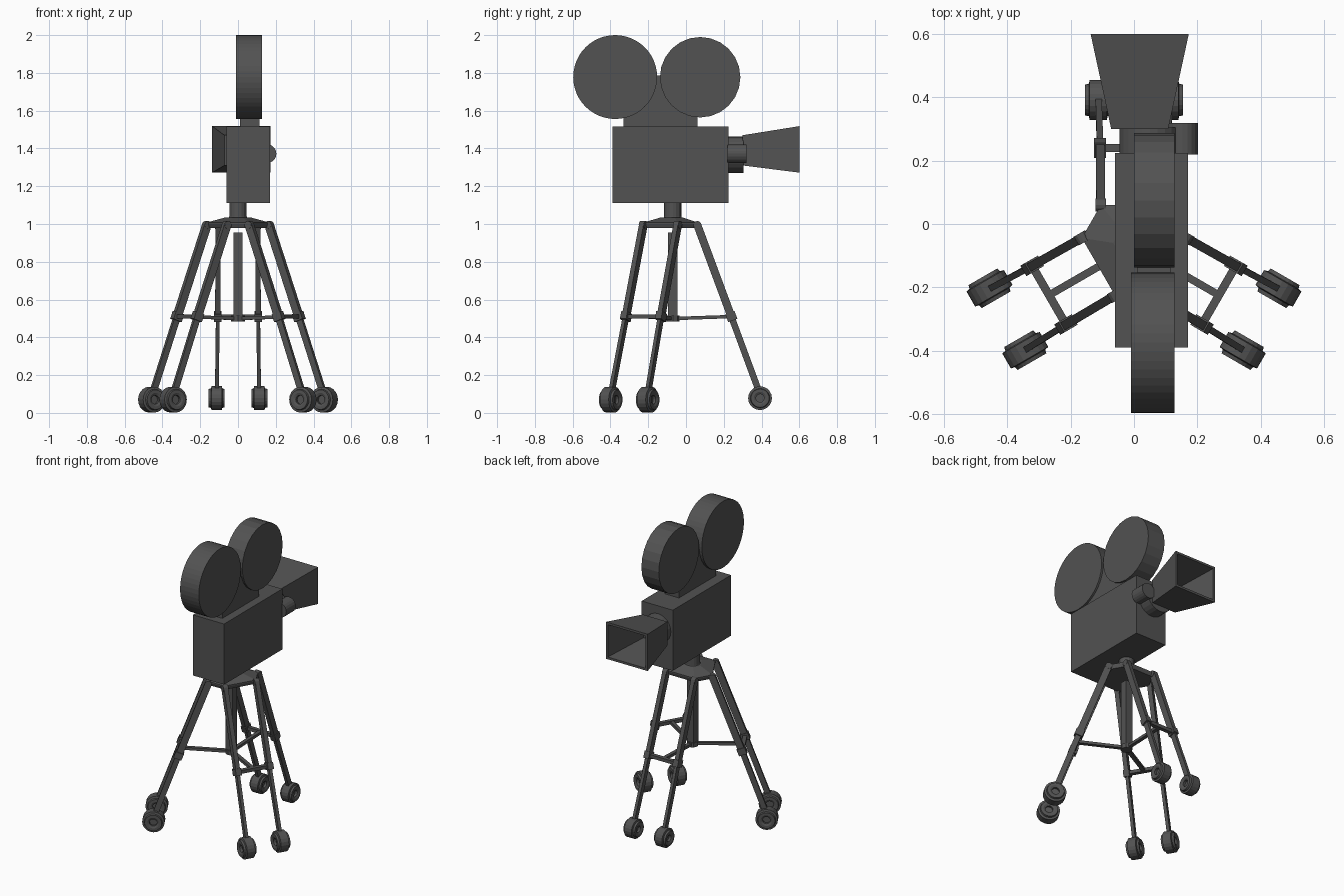
import bpy, bmesh, math
from mathutils import Vector, Matrix

cube = bpy.data.objects.get("Cube")
if cube:
    bpy.data.objects.remove(cube, do_unlink=True)

GREY = (0.085, 0.085, 0.085, 1)
mat = bpy.data.materials.new("dark grey")
mat.use_nodes = True
mat.diffuse_color = GREY
mat.node_tree.nodes["Principled BSDF"].inputs["Base Color"].default_value = GREY

CENTRE = Vector((0, -0.07, 0))


def finish(name, bm):
    bmesh.ops.recalc_face_normals(bm, faces=bm.faces)
    mesh = bpy.data.meshes.new(name)
    bm.to_mesh(mesh)
    bm.free()
    mesh.materials.append(mat)
    obj = bpy.data.objects.new(name, mesh)
    bpy.context.collection.objects.link(obj)
    return obj


def loft(name, rings, cap=True, closed=False):
    """Skin a list of equal-length point rings."""
    bm = bmesh.new()
    loops = [[bm.verts.new(p) for p in ring] for ring in rings]
    pairs = list(zip(loops, loops[1:]))
    if closed:
        pairs.append((loops[-1], loops[0]))
    for a, b in pairs:
        for i in range(len(a)):
            j = (i + 1) % len(a)
            bm.faces.new((a[i], a[j], b[j], b[i]))
    if cap and not closed:
        bm.faces.new(loops[0])
        bm.faces.new(loops[-1])
    return finish(name, bm)


def box(name, x0, x1, y0, y1, z0, z1):
    return loft(name, [[(x0, y0, z), (x1, y0, z), (x1, y1, z), (x0, y1, z)] for z in (z0, z1)])


def lathe(name, profile, centre, axis, sides, closed=False):
    """Revolve (radius, distance) pairs about an axis."""
    turn = Vector(axis).to_track_quat('Z', 'Y').to_matrix()
    rings = []
    for r, d in profile:
        angles = [2 * math.pi * i / sides for i in range(sides)]
        rings.append([Vector(centre) + turn @ Vector((r * math.cos(a), r * math.sin(a), d)) for a in angles])
    return loft(name, rings, closed=closed)


def beam(name, a, b, side, width, depth):
    """Rectangular bar from a to b; width runs along the side direction."""
    a, b = Vector(a), Vector(b)
    s = Vector(side).normalized()
    n = (b - a).cross(s).normalized()
    corners = [s * (u * width / 2) + n * (v * depth / 2) for u, v in ((-1, -1), (1, -1), (1, 1), (-1, 1))]
    return loft(name, [[p + c for c in corners] for p in (a, b)])


# Camera body and magazine mount
box("camera_body", -0.06, 0.17, -0.39, 0.225, 1.11, 1.515)
box("magazine_mount", 0.01, 0.115, -0.33, 0.06, 1.51, 1.785)

# Film reels
lathe("front_reel", [(0.222, -0.01), (0.222, 0.128)], (0, -0.375, 1.778), (1, 0, 0), 48)
lathe("rear_reel", [(0.213, 0), (0.213, 0.128)], (0, 0.075, 1.777), (1, 0, 0), 24)

# Lens barrel, side lens and hollow hood
lathe("lens_barrel", [(0.096, 0), (0.096, 0.085)], (0.05, 0.22, 1.367), (0, 1, 0), 24)
lathe("side_lens", [(0.05, 0), (0.05, 0.1)], (0.153, 0.22, 1.372), (0, 1, 0), 20)


def hood_ring(y, half_w, half_h, cz):
    return [(0.018 + u * half_w, y, cz + v * half_h) for u, v in ((-1, -1), (1, -1), (1, 1), (-1, 1))]


loft("lens_hood", [
    hood_ring(0.30, 0.09, 0.08, 1.39), hood_ring(0.60, 0.155, 0.123, 1.395),
    hood_ring(0.60, 0.14, 0.108, 1.395), hood_ring(0.315, 0.075, 0.065, 1.39)])

# Tripod head: neck and flared hexagonal platform
lathe("tripod_neck", [(0.06, 1.0), (0.046, 1.04), (0.046, 1.12)], CENTRE, (0, 0, 1), 16)


def platform_ring(z, scale):
    ring = []
    for deg in (90, 210, 330):
        out = Vector((math.cos(math.radians(deg)), math.sin(math.radians(deg)), 0))
        tan = Vector((-out.y, out.x, 0))
        for s in (-1, 1):
            ring.append(CENTRE + scale * (out * 0.13 + tan * s * 0.105) + Vector((0, 0, z)))
    return ring


loft("tripod_platform", [platform_ring(0.98, 0.95), platform_ring(1.0, 1), platform_ring(1.008, 1),
                         platform_ring(1.035, 0.4)])

# Centre column and its foot
box("centre_column", -0.025, 0.025, -0.095, -0.045, 0.49, 0.955)
lathe("column_foot", [(0.036, 0.485), (0.036, 0.515)], CENTRE, (0, 0, 1), 8)

# Three double legs with collars, braces and wheels
WHEEL = [(0.022, -0.02), (0.022, -0.036), (0.034, -0.042), (0.05, -0.042), (0.053, -0.03), (0.065, -0.027),
         (0.065, 0.027), (0.053, 0.03), (0.05, 0.042), (0.034, 0.042), (0.022, 0.036), (0.022, 0.02)]
for leg, deg, wheel_z, size in (("rear", 90, 0.078, 0.97), ("right", 210, 0.07, 1.05), ("left", 330, 0.07, 1.05)):
    out = Vector((math.cos(math.radians(deg)), math.sin(math.radians(deg)), 0))
    tan = Vector((-out.y, out.x, 0))

    def spot(radius, side, z):
        return CENTRE + out * radius + tan * side + Vector((0, 0, z))

    for s, tag in ((-1, "a"), (1, "b")):
        top, mid = spot(0.13, s * 0.105, 0.995), spot(0.31, s * 0.107, 0.51)
        foot = spot(0.462, s * 0.112, wheel_z + 0.02)
        along = (mid - top).normalized()
        beam(f"{leg}_upper_leg_{tag}", top, mid, tan, 0.028, 0.042)
        beam(f"{leg}_lower_leg_{tag}", mid, foot, tan, 0.02, 0.034)
        beam(f"{leg}_collar_{tag}", mid - along * 0.022, mid + along * 0.022, tan, 0.038, 0.052)
        lathe(f"{leg}_hinge_{tag}", [(0.021, -0.016), (0.021, 0.016)], top, tan, 12)
        profile = [(r * size, d) for r, d in WHEEL]
        lathe(f"{leg}_wheel_{tag}", profile, spot(0.462, s * 0.113, wheel_z), tan, 20)
    beam(f"{leg}_cross_brace", spot(0.31, -0.107, 0.51), spot(0.31, 0.107, 0.51), out, 0.026, 0.022)
    beam(f"{leg}_spreader", spot(0.02, 0, 0.5), spot(0.31, 0, 0.51), tan, 0.024, 0.018)
